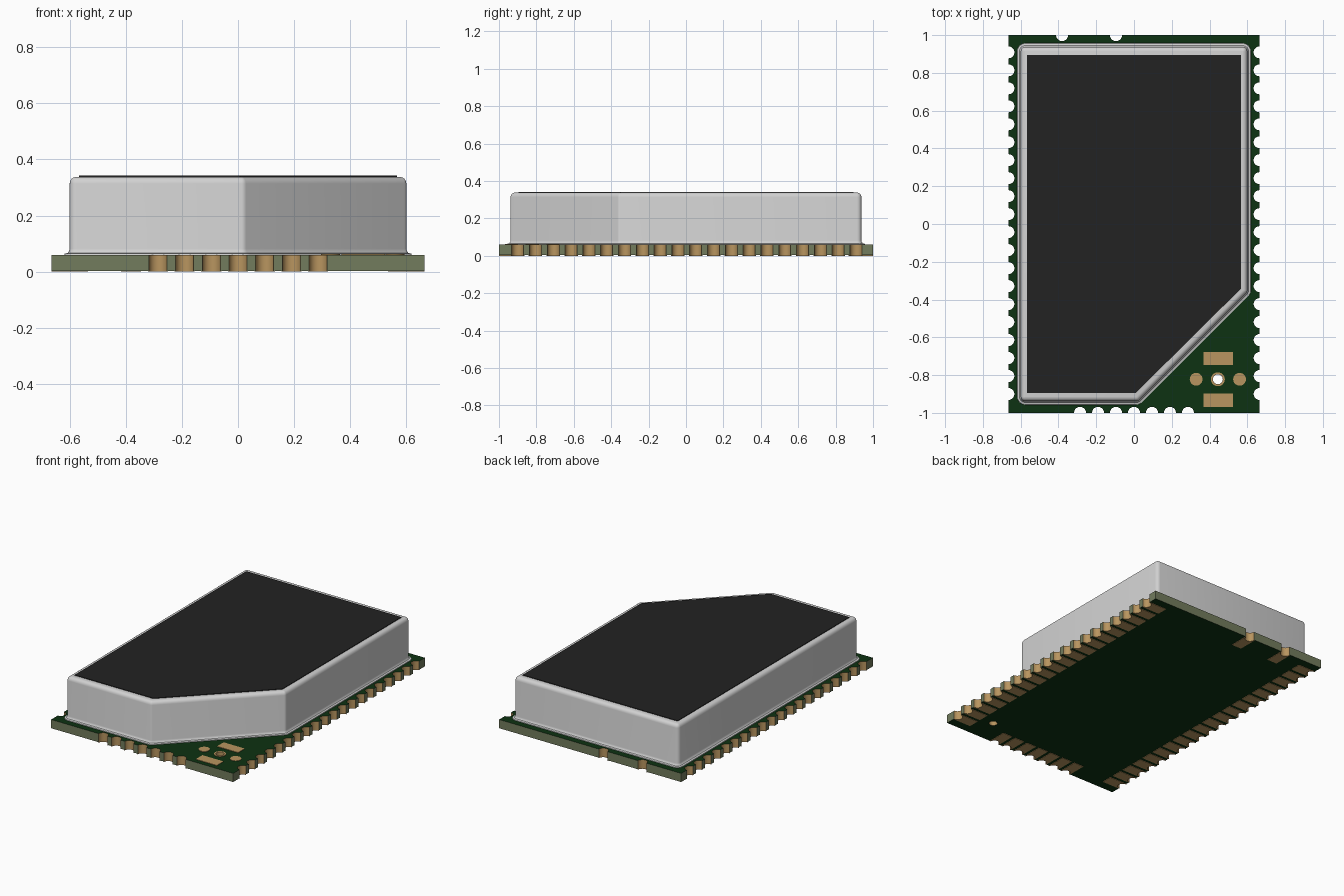
import bpy
import bmesh
from math import sin, cos, pi, radians, sqrt
from mathutils import Vector

if "Cube" in bpy.data.objects:
    bpy.data.objects.remove(bpy.data.objects["Cube"])


def material(name, r, g, b):
    m = bpy.data.materials.new(name)
    m.use_nodes = True
    m.diffuse_color = (r, g, b, 1)
    bsdf = m.node_tree.nodes["Principled BSDF"]
    bsdf.inputs["Base Color"].default_value = (r, g, b, 1)
    bsdf.inputs["Roughness"].default_value = 0.6
    return m


GREEN = material("dark green mask", 0.004, 0.032, 0.006)
OLIVE = material("olive board edge", 0.17, 0.20, 0.11)
GOLD = material("gold plating", 0.48, 0.30, 0.115)
SILVER = material("silver metal", 0.64, 0.64, 0.64)
BLACK = material("black label", 0.016, 0.016, 0.016)

HALF_X, HALF_Y = 0.665, 1.0
BOARD_BASE, BOARD_TOP = 0.003, 0.06
NOTCH_R, PITCH = 0.032, 0.0952


def finish(bm, name, mats):
    bmesh.ops.recalc_face_normals(bm, faces=bm.faces[:])
    mesh = bpy.data.meshes.new(name)
    bm.to_mesh(mesh)
    bm.free()
    for m in mats:
        mesh.materials.append(m)
    obj = bpy.data.objects.new(name, mesh)
    bpy.context.collection.objects.link(obj)
    bpy.ops.object.select_all(action="DESELECT")
    obj.select_set(True)
    bpy.context.view_layer.objects.active = obj
    bpy.ops.object.shade_smooth_by_angle(angle=radians(30))
    return obj


def prism(name, loops, z0, z1, mats, rule=None):
    """Flat outline, with optional holes, raised from z0 to z1."""
    bm = bmesh.new()
    edges = []
    for loop in loops:
        vs = [bm.verts.new((p[0], p[1], z0)) for p in loop]
        edges += [bm.edges.new((vs[i - 1], vs[i])) for i in range(len(vs))]
    bmesh.ops.triangle_fill(bm, use_beauty=True, edges=edges)
    grown = bmesh.ops.extrude_face_region(bm, geom=bm.faces[:], use_keep_orig=True)
    top = [v for v in grown["geom"] if isinstance(v, bmesh.types.BMVert)]
    bmesh.ops.translate(bm, verts=top, vec=(0, 0, z1 - z0))
    bmesh.ops.recalc_face_normals(bm, faces=bm.faces[:])
    if rule:
        for f in bm.faces:
            f.material_index = rule(f)
    return finish(bm, name, mats)


def circle(x, y, r, n=24):
    return [(x + r * cos(2 * pi * i / n), y + r * sin(2 * pi * i / n)) for i in range(n)]


def rectangle(x, y, w, h):
    return [(x + sx * w / 2, y + sy * h / 2) for sx, sy in ((-1, -1), (1, -1), (1, 1), (-1, 1))]


def notch(p, t, d):
    """Half circle bitten inward from an edge point."""
    angles = [pi * i / 10 for i in range(11)]
    return [p + NOTCH_R * (sin(a) * d - cos(a) * t) for a in angles]


# Board edges, counterclockwise: corner, direction, notch distances from the corner
side = [0.1 + PITCH * i for i in range(20)]
edges = [
    ("front", (-HALF_X, -HALF_Y), (1, 0), [HALF_X + PITCH * i for i in range(-3, 4)]),
    ("left", (HALF_X, -HALF_Y), (0, 1), side),
    ("back", (HALF_X, HALF_Y), (-1, 0), [HALF_X + PITCH, HALF_X + 4 * PITCH]),
    ("right", (-HALF_X, HALF_Y), (0, -1), [2 * HALF_Y - s for s in reversed(side)]),
]

# Underside solder pads, gathered while tracing the board outline
outline = []
PAD_HALF, PAD_LENGTH = 0.036, 0.13
for label, corner, direction, stops in edges:
    corner, t = Vector(corner), Vector(direction)
    d = Vector((-t.y, t.x))
    outline.append(corner)
    for i, s in enumerate(stops):
        p = corner + s * t
        arc = notch(p, t, d)
        outline += arc
        pad = arc + [p + PAD_HALF * t, p + PAD_HALF * t + PAD_LENGTH * d,
                     p - PAD_HALF * t + PAD_LENGTH * d, p - PAD_HALF * t]
        prism(f"{label}_solder_pad_{i + 1}", [pad], 0, BOARD_BASE, [GOLD])


# Circuit board: green faces, olive cut edges, gold notch and hole walls
def board_rule(f):
    if abs(f.normal.z) > 0.5:
        return 0
    c = f.calc_center_median()
    on_edge = abs(abs(c.x) - HALF_X) < 0.001 or abs(abs(c.y) - HALF_Y) < 0.001
    return 1 if on_edge else 2


VIA_X, VIA_Y, VIA_R = 0.444, -0.822, 0.026
prism("circuit_board", [outline, circle(VIA_X, VIA_Y, VIA_R)],
      BOARD_BASE, BOARD_TOP, [GREEN, OLIVE, GOLD], board_rule)

# Antenna contacts in the open corner
PAD_TOP = BOARD_TOP + 0.003
prism("hole_ring", [circle(VIA_X, VIA_Y, 0.037), circle(VIA_X, VIA_Y, VIA_R)],
      BOARD_TOP, PAD_TOP, [GOLD])
for name, sign in (("inner", -1), ("outer", 1)):
    prism(f"{name}_round_contact", [circle(VIA_X + sign * 0.115, VIA_Y, 0.034)],
          BOARD_TOP, PAD_TOP, [GOLD])
for name, sign in (("front", -1), ("back", 1)):
    prism(f"{name}_flat_contact", [rectangle(VIA_X + 0.002, VIA_Y + sign * 0.111, 0.154, 0.069)],
          BOARD_TOP, PAD_TOP, [GOLD])


# Shield outline: rectangle with one corner cut at 45 degrees
def shield_corners(offset):
    x, y, c = 0.6 + offset, 0.938 + offset, 0.96 + offset * sqrt(2)
    return [(-x, -y), (c - y, -y), (x, x - c), (x, y), (-x, y)]


# Shield can: rounded outline lofted from the flared foot to the soft top rim
CORNER_R = 0.024
turns = [(180, 270), (270, 315), (315, 360), (0, 90), (90, 180)]
profile = [(0.019, 0.06), (0.018, 0.064), (0.007, 0.067), (0.002, 0.073), (0, 0.082),
           (0, 0.314), (-0.002, 0.323), (-0.007, 0.331), (-0.014, 0.336), (-0.023, 0.338)]
bm = bmesh.new()
rings = []
for offset, z in profile:
    ring = []
    for (cx, cy), (a0, a1) in zip(shield_corners(-CORNER_R), turns):
        for k in range(5):
            a = radians(a0 + (a1 - a0) * k / 4)
            r = CORNER_R + offset
            ring.append(bm.verts.new((cx + r * cos(a), cy + r * sin(a), z)))
    rings.append(ring)
for low, high in zip(rings, rings[1:]):
    for i in range(len(low)):
        bm.faces.new((low[i - 1], low[i], high[i], high[i - 1]))
bm.faces.new(rings[-1])
bm.faces.new(rings[0][::-1])
finish(bm, "shield_can", [SILVER])

# Dark label on the shield
label_outline = [(x, y * 0.991) for x, y in shield_corners(-0.034)]
prism("top_label", [label_outline], 0.337, 0.342, [BLACK])
